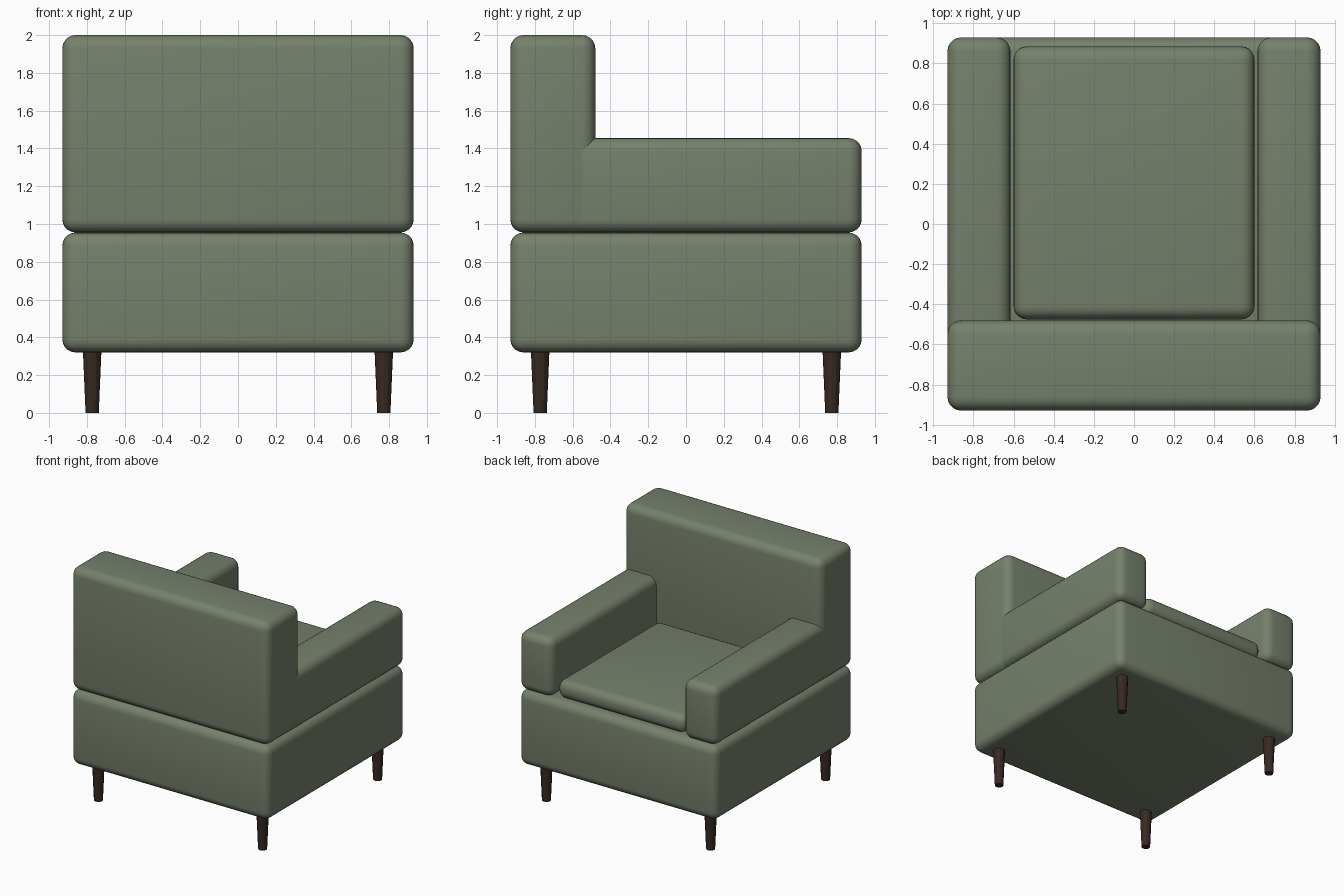
import bpy
from math import radians

if "Cube" in bpy.data.objects:
    bpy.data.objects.remove(bpy.data.objects["Cube"])


def material(name, rgb):
    m = bpy.data.materials.new(name)
    m.diffuse_color = (*rgb, 1)
    m.use_nodes = True
    m.node_tree.nodes["Principled BSDF"].inputs["Base Color"].default_value = m.diffuse_color
    return m


FABRIC = material("green_fabric", (0.18, 0.22, 0.15))
WOOD = material("dark_wood", (0.04, 0.022, 0.016))


def padded_box(name, x, y, z, radius=0.07):
    """Rounded upholstery block spanning the given (min, max) ranges."""
    centre = [(a + b) / 2 for a, b in (x, y, z)]
    bpy.ops.mesh.primitive_cube_add(size=1, location=centre)
    ob = bpy.context.object
    ob.name = name
    ob.scale = [b - a for a, b in (x, y, z)]
    bpy.ops.object.transform_apply(location=False, rotation=False, scale=True)
    bev = ob.modifiers.new("rounding", 'BEVEL')
    bev.width = radius
    bev.segments = 5
    bpy.ops.object.modifier_apply(modifier=bev.name)
    bpy.ops.object.shade_smooth_by_angle(angle=radians(35))
    ob.data.materials.append(FABRIC)
    return ob


W = 0.93                      # half width and half depth
BASE_Z, SEAM_Z = 0.32, 0.955  # underside and top of the base

# Base block, backrest and seat cushion
padded_box("base", (-W, W), (-W, W), (BASE_Z, SEAM_Z))
padded_box("backrest", (-W, W), (-W, -0.48), (SEAM_Z, 2.0))
padded_box("seat_cushion", (-0.6, 0.6), (-0.475, 0.885), (SEAM_Z, 1.11), 0.065)

# Armrests, running into the backrest so the outer sides sit flush
for side, s in (("left", -1), ("right", 1)):
    padded_box(side + "_armrest", sorted((s * 0.615, s * W)),
               (-0.62, W), (SEAM_Z, 1.455))

# Tapered faceted legs
for sx in (-1, 1):
    for sy in (-1, 1):
        bpy.ops.mesh.primitive_cone_add(
            vertices=12, radius1=0.035, radius2=0.049, depth=BASE_Z + 0.01,
            location=(sx * 0.772, sy * 0.772, (BASE_Z + 0.01) / 2))
        leg = bpy.context.object
        leg.name = f"{'back' if sy < 0 else 'front'}_{'left' if sx < 0 else 'right'}_leg"
        leg.data.materials.append(WOOD)
